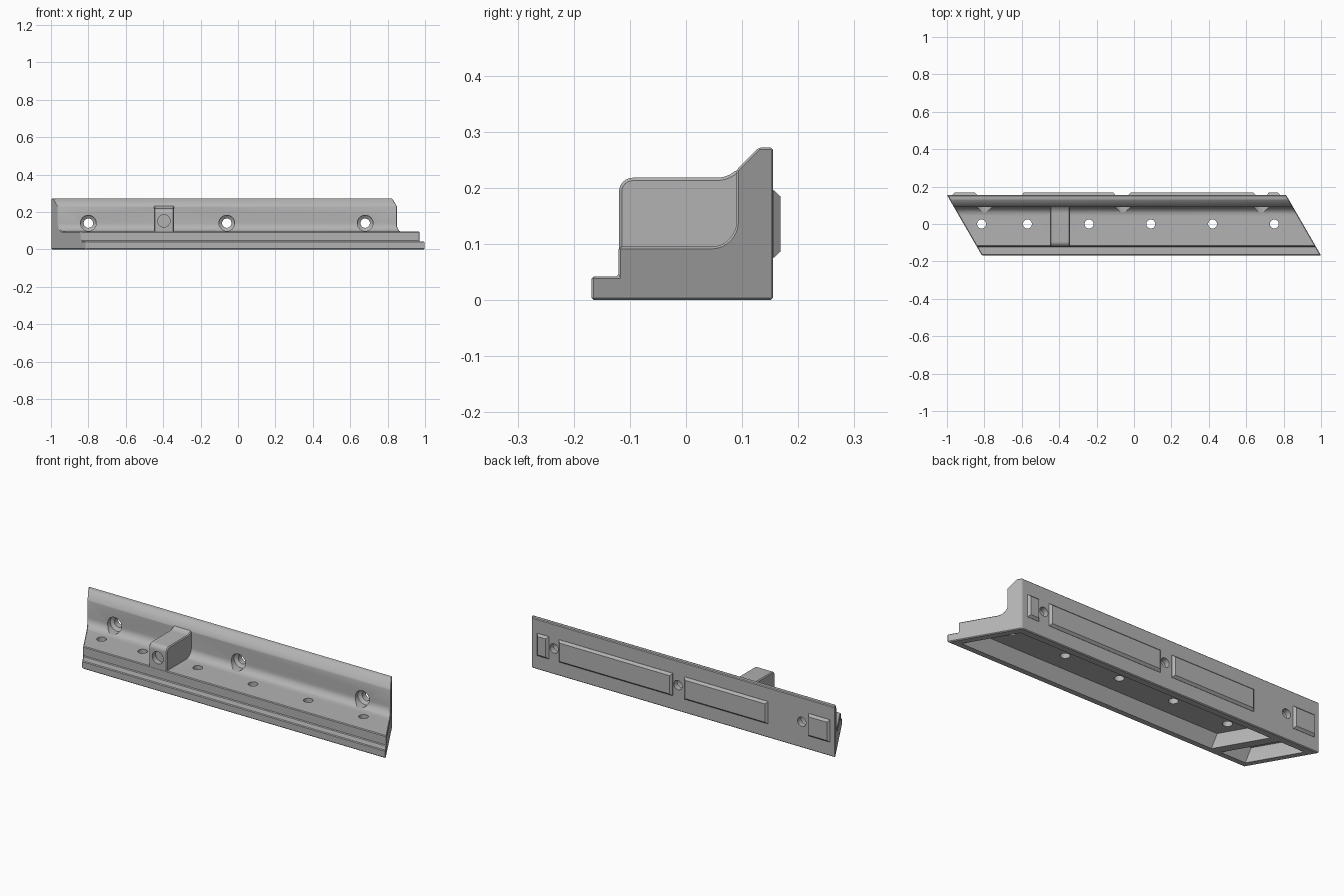
import bpy, bmesh, math
from mathutils import Vector

if "Cube" in bpy.data.objects:
    bpy.data.objects.remove(bpy.data.objects["Cube"], do_unlink=True)

SHEAR = math.tan(math.radians(30))     # slanted ends
LEFT, RIGHT = -0.9105, 0.903           # end positions at y = 0

grey = bpy.data.materials.new("light grey")
grey.diffuse_color = (0.45, 0.45, 0.45, 1)
grey.use_nodes = True
grey.node_tree.nodes["Principled BSDF"].inputs["Base Color"].default_value = (0.45, 0.45, 0.45, 1)


def arc(cy, cz, r, a0, a1, n=8):
    angles = [math.radians(a0 + (a1 - a0) * i / n) for i in range(n + 1)]
    return [(cy + r * math.cos(a), cz + r * math.sin(a)) for a in angles]


def loft(name, rings):
    """Closed solid through rings with equal point counts."""
    bm = bmesh.new()
    loops = [[bm.verts.new(p) for p in ring] for ring in rings]
    n = len(loops[0])
    for a, b in zip(loops, loops[1:]):
        for i in range(n):
            j = (i + 1) % n
            bm.faces.new((a[i], a[j], b[j], b[i]))
    bm.faces.new(loops[0])
    bm.faces.new(loops[-1])
    bmesh.ops.recalc_face_normals(bm, faces=bm.faces)
    mesh = bpy.data.meshes.new(name)
    bm.to_mesh(mesh)
    bm.free()
    mesh.materials.append(grey)
    ob = bpy.data.objects.new(name, mesh)
    bpy.context.collection.objects.link(ob)
    return ob


def extrude_x(name, profile, x0, x1, shear=0.0):
    return loft(name, [[(x - shear * y, y, z) for y, z in profile] for x in (x0, x1)])


def rod(name, start, axis, sections, n=32):
    """Turned solid: sections are (distance along axis, radius)."""
    rings = []
    for d, r in sections:
        ring = []
        for i in range(n):
            a = 2 * math.pi * i / n
            u, v = r * math.cos(a), r * math.sin(a)
            off = (u, v, d) if axis == "z" else (u, d, v)
            ring.append(Vector(start) + Vector(off))
        rings.append(ring)
    return loft(name, rings)


def apply(ob, mod):
    bpy.ops.object.select_all(action="DESELECT")
    bpy.context.view_layer.objects.active = ob
    ob.select_set(True)
    bpy.ops.object.modifier_apply(modifier=mod.name)


def bevel(ob, width):
    m = ob.modifiers.new("edge_chamfer", "BEVEL")
    m.width, m.segments = width, 1
    m.limit_method, m.angle_limit = "ANGLE", math.radians(30)
    apply(ob, m)


def boolean(ob, other, op):
    other.hide_render = True
    m = ob.modifiers.new("cut", "BOOLEAN")
    m.operation, m.object, m.solver = op, other, "EXACT"
    apply(ob, m)
    bpy.data.objects.remove(other, do_unlink=True)


def finish(ob):
    bpy.ops.object.select_all(action="DESELECT")
    bpy.context.view_layer.objects.active = ob
    ob.select_set(True)
    bpy.ops.object.shade_smooth_by_angle(angle=math.radians(25))


# Angled rail with front lip, shelf, filleted wall and sloped top
profile = [(-0.168, 0), (0.155, 0), (0.155, 0.272), (0.13, 0.272), (0.09, 0.232)]
profile += arc(0.045, 0.14, 0.045, 0, -90)
profile += [(-0.12, 0.095), (-0.12, 0.042), (-0.168, 0.042)]
rail = extrude_x("rail", profile, LEFT, RIGHT, SHEAR)
bevel(rail, 0.004)

# Cross rib with rounded nose and a sweep up into the wall
rib_profile = [(-0.1195, 0.08)] + arc(-0.0945, 0.193, 0.025, 180, 90, 6)
rib_profile += arc(0.055, 0.268, 0.05, -90, -45, 5)
rib_profile += [(0.12, 0.233), (0.12, 0.08)]
rib = extrude_x("rib", rib_profile, -0.45, -0.342)
bevel(rib, 0.005)
boolean(rail, rib, "UNION")

# Two tapered pockets in the underside, split by a slanted divider
for x0, x1 in ((-0.872, -0.72), (-0.665, 0.86)):
    rings = []
    for z, t in ((-0.01, 0), (0.004, 0), (0.067, 0.016)):
        y0, y1 = -0.135 + 2.2 * t, 0.118 - t
        rings.append([(x - SHEAR * y, y, z) for x, y in
                      ((x0 + t, y0), (x1 - t, y0), (x1 - t, y1), (x0 + t, y1))])
    boolean(rail, loft("pocket_cutter", rings), "DIFFERENCE")

# Vertical holes through the shelf
for x in (-0.815, -0.57, -0.24, 0.09, 0.42, 0.75):
    boolean(rail, rod("shelf_hole_cutter", (x, 0, 0.03), "z", [(0, 0.024), (0.1, 0.024)]), "DIFFERENCE")

# Counterbored screw holes through the wall
for x in (-0.8, -0.06, 0.68):
    boolean(rail, rod("wall_hole_cutter", (x, 0, 0.14), "y",
                      [(0.03, 0.042), (0.112, 0.042), (0.124, 0.025), (0.2, 0.025)]), "DIFFERENCE")

# Blind hole in the rib nose
boolean(rail, rod("rib_hole_cutter", (-0.396, 0, 0.152), "y",
                  [(-0.15, 0.033), (-0.09, 0.033)]), "DIFFERENCE")
finish(rail)

# Raised pads on the back with sloped edges
for i, (x0, x1) in enumerate(((-0.97, -0.84), (-0.6, -0.1), (-0.03, 0.65), (0.71, 0.78))):
    rings = []
    for y, t in ((0.15, 0), (0.156, 0), (0.168, 0.011)):
        rings.append([(x0 + t, y, 0.075 + t), (x1 - t, y, 0.075 + t),
                      (x1 - t, y, 0.196 - t), (x0 + t, y, 0.196 - t)])
    finish(loft("back_pad_%d" % (i + 1), rings))
